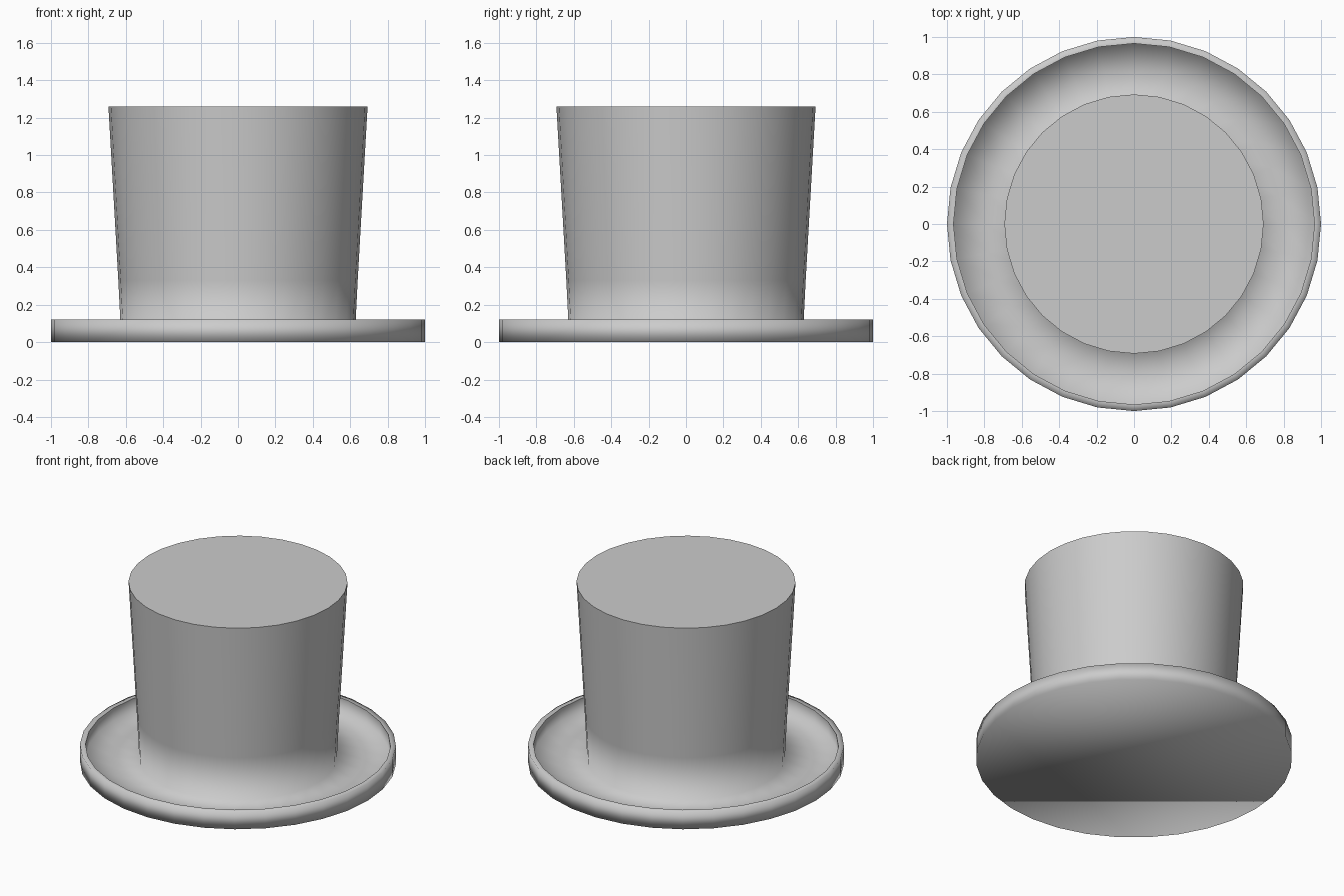
import bpy
import bmesh
from math import sin, cos, tau

if "Cube" in bpy.data.objects:
    bpy.data.objects.remove(bpy.data.objects["Cube"])

SIDES = 32


def lathe(name, profile, sharp_rings):
    """Spin (radius, z) rings round the z axis and cap both ends."""
    bm = bmesh.new()
    rings = [[bm.verts.new((r * cos(tau * i / SIDES), r * sin(tau * i / SIDES), z))
              for i in range(SIDES)] for r, z in profile]
    for low, high in zip(rings, rings[1:]):
        for i in range(SIDES):
            j = (i + 1) % SIDES
            bm.faces.new((low[i], low[j], high[j], high[i]))
    bm.faces.new(rings[0][::-1])
    bm.faces.new(rings[-1])
    for face in bm.faces:
        face.smooth = True
    # crisp edges on chosen rings
    for k in sharp_rings:
        for i in range(SIDES):
            bm.edges.get((rings[k][i], rings[k][(i + 1) % SIDES])).smooth = False
    bmesh.ops.recalc_face_normals(bm, faces=bm.faces)
    mesh = bpy.data.meshes.new(name)
    bm.to_mesh(mesh)
    bm.free()
    obj = bpy.data.objects.new(name, mesh)
    bpy.context.collection.objects.link(obj)
    return obj


# brim with raised lip and sunken floor, running up into the flared crown
hat_profile = [
    (1.00, 0.00), (1.00, 0.12),                 # outer brim edge
    (0.965, 0.12), (0.965, 0.03),               # lip and inner wall
    (0.79, 0.03), (0.625, 0.03),                # brim floor
    (0.64, 0.33), (0.693, 1.26),                # crown
]
lathe("top_hat", hat_profile, sharp_rings=(2, 7))
